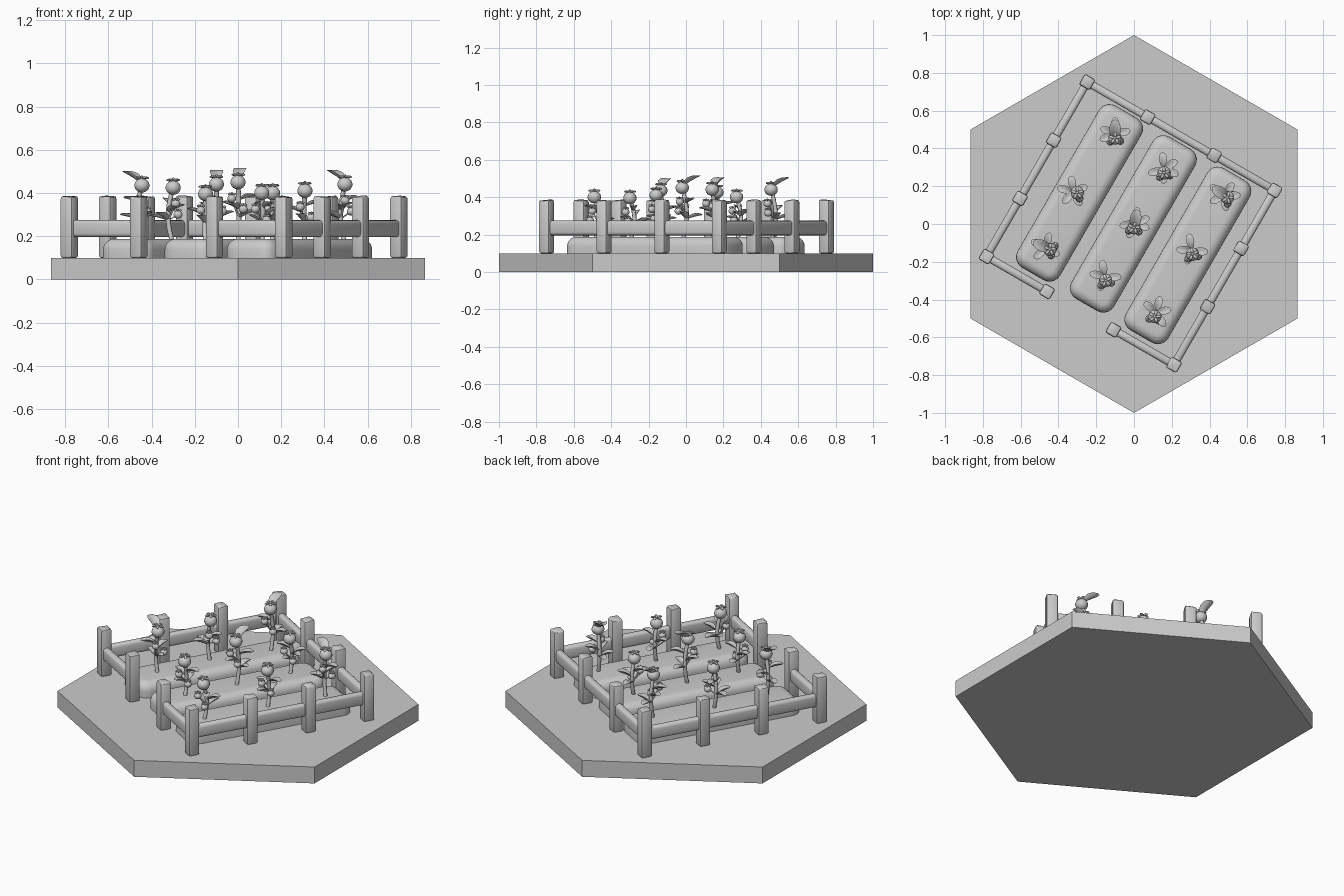
import bpy, bmesh, math, random
from mathutils import Matrix, Vector

random.seed(4)
cube = bpy.data.objects.get("Cube")
if cube:
    bpy.data.objects.remove(cube)

grey = bpy.data.materials.new("plain grey")
grey.use_nodes = True
GREY = (0.6, 0.6, 0.6, 1)
grey.diffuse_color = GREY
grey.node_tree.nodes["Principled BSDF"].inputs["Base Color"].default_value = GREY

# The garden plot is turned on its hexagonal base
PLOT = Matrix.Translation((-0.018, 0.003, 0)) @ Matrix.Rotation(math.radians(-30), 4, "Z")


def finish(name, bm, matrix=Matrix(), angle=40):
    mesh = bpy.data.meshes.new(name)
    bm.to_mesh(mesh)
    bm.free()
    obj = bpy.data.objects.new(name, mesh)
    bpy.context.collection.objects.link(obj)
    obj.matrix_world = matrix
    mesh.materials.append(grey)
    bpy.ops.object.select_all(action="DESELECT")
    obj.select_set(True)
    bpy.context.view_layer.objects.active = obj
    bpy.ops.object.shade_smooth_by_angle(angle=math.radians(angle))
    return obj


def block(name, center, size, bevel, segments=2):
    """Bevelled box placed in the turned plot."""
    bm = bmesh.new()
    bmesh.ops.create_cube(bm, size=1)
    bmesh.ops.scale(bm, vec=size, verts=bm.verts)
    bmesh.ops.bevel(bm, geom=bm.edges[:], offset=bevel, segments=segments,
                    affect="EDGES", profile=0.5)
    return finish(name, bm, PLOT @ Matrix.Translation(center))


def mound(name, x, width, length, top):
    """Rounded soil bed with upright corners first, then a soft crown."""
    bm = bmesh.new()
    bmesh.ops.create_cube(bm, size=1)
    bmesh.ops.scale(bm, vec=(width, length, 0.09), verts=bm.verts)
    upright = [e for e in bm.edges if abs(e.verts[0].co.z - e.verts[1].co.z) > 0.05]
    bmesh.ops.bevel(bm, geom=upright, offset=0.065, segments=5, affect="EDGES", profile=0.5)
    rim = [e for e in bm.edges if all(v.co.z > 0.04 for v in e.verts)]
    bmesh.ops.bevel(bm, geom=rim, offset=0.05, segments=5, affect="EDGES", profile=0.5)
    return finish(name, bm, PLOT @ Matrix.Translation((x, 0.005, top - 0.045)), 60)


def ball(bm, center, radius, squash=1.0):
    matrix = Matrix.Translation(center) @ Matrix.Diagonal((1, 1, squash, 1))
    bmesh.ops.create_uvsphere(bm, u_segments=14, v_segments=9, radius=radius, matrix=matrix)


def leaf(bm, root, heading, pitch, length, width):
    """Thin oval blade, curled along its length, starting at its root."""
    made = bmesh.ops.create_uvsphere(bm, u_segments=12, v_segments=6, radius=0.5)["verts"]
    turn = Matrix.Rotation(heading, 4, "Z") @ Matrix.Rotation(-pitch, 4, "Y")
    for v in made:
        t = v.co.x + 0.5
        taper = 0.6 + 0.5 * t
        droop = length * 0.3 * (t - t * t)
        cup = 0.25 * width * (2 * v.co.y) ** 2
        local = Vector((t * length, v.co.y * width * taper, v.co.z * 0.012 + droop + cup))
        v.co = Vector(root) + turn @ local


def stem(bm, path, radius):
    """Round tube following a short path."""
    rings = []
    for p in path:
        rings.append([bm.verts.new(p + Vector((math.cos(a), math.sin(a), 0)) * radius)
                      for a in [math.tau * i / 8 for i in range(8)]])
    for low, high in zip(rings, rings[1:]):
        for i in range(8):
            j = (i + 1) % 8
            bm.faces.new((low[i], low[j], high[j], high[i]))
    bm.faces.new(rings[-1])


def berry(bm, center, radius, heading):
    """Round fruit with a small star of sepals and a stub."""
    ball(bm, center, radius, 0.92)
    crown = center + Vector((0, 0, radius * 0.85))
    for i in range(5):
        leaf(bm, crown, heading + math.tau * i / 5, 0.1, radius * 0.95, radius * 0.5)
    ball(bm, crown + Vector((0, 0, 0.004)), radius * 0.22, 1.5)


def plant(name, x, y, top, headings, raised):
    bm = bmesh.new()
    first = math.radians(headings[0])
    lean = Vector((math.cos(first), math.sin(first), 0)) * 0.025
    ground = 0.16
    path = []
    for i in range(8):
        t = i / 7
        path.append(Vector((0, 0, ground + (top - ground) * t)) + lean * math.sin(math.pi * t))
    stem(bm, path, 0.011)
    # Main fruit and its raised leaf
    head = Vector((0, 0, top))
    berry(bm, head, 0.036, first)
    if raised:
        leaf(bm, head - lean * 0.3, first, 0.55, 0.125, 0.07)
    # Whorl of leaves around the stem
    for i, angle in enumerate(headings):
        root = path[3 + i % 3]
        leaf(bm, root, math.radians(angle), 0.25 + 0.15 * (i % 2), 0.09, 0.048)
    # Two small side fruits
    for i in range(2):
        a = first + 2.2 + i * 2.0
        spot = Vector((math.cos(a) * 0.032, math.sin(a) * 0.032, top - 0.075 - 0.05 * i))
        stem(bm, [path[3], spot], 0.005)
        berry(bm, spot, 0.021, a)
    bmesh.ops.recalc_face_normals(bm, faces=bm.faces[:])
    return finish(name, bm, Matrix.Translation((x, y, 0)), 60)


# Hexagonal ground tile
bm = bmesh.new()
bmesh.ops.create_cone(bm, cap_ends=True, segments=6, radius1=1, radius2=1, depth=0.1)
points = sorted(bm.verts, key=lambda v: abs(v.co.x))
if abs(points[0].co.x) > 0.1:
    bmesh.ops.rotate(bm, verts=bm.verts, matrix=Matrix.Rotation(math.pi / 6, 3, "Z"))
finish("ground_tile", bm, Matrix.Translation((0, 0, 0.05)), 20)

# Soil beds
for i, x in enumerate((-0.315, 0.014, 0.347)):
    mound(f"soil_bed_{i + 1}", x, 0.26, 0.99, 0.188)

# Fence posts around the plot
HX, HY = 0.573, 0.533
across = [-HX, -0.203, 0.203, HX]
along = [-HY, -0.178, 0.178, HY]
spots = [(x, s * HY) for s in (-1, 1) for x in across]
spots += [(s * HX, y) for s in (-1, 1) for y in along[1:3]]
for i, (x, y) in enumerate(spots):
    post = block(f"fence_post_{i + 1}", (x, y, 0.242), (0.066, 0.066, 0.286), 0.012)
    for v in post.data.vertices:
        if v.co.z > 0.12:
            v.co.z += random.choice((-0.003, 0.0, 0.003))

# Rails, leaving a gateway in the front row
for s, side in ((-1, "right"), (1, "left")):
    block(f"{side}_rail", (s * HX, 0, 0.235), (0.042, 2 * HY, 0.078), 0.017, 3)
    middle = s * (HX + 0.203) / 2
    block(f"front_{side}_rail", (middle, -HY, 0.235), (HX - 0.203, 0.042, 0.078), 0.017, 3)
block("back_rail", (0, HY, 0.235), (2 * HX, 0.042, 0.078), 0.017, 3)

# Fruit plants: position, fruit height, leaf headings, raised leaf
plants = [
    (-0.10, 0.455, 0.44, (90, 160, 200, 10), True),
    (-0.30, 0.165, 0.425, (165, 20, 100, 230, 300), False),
    (-0.445, -0.135, 0.435, (155, 75, 220, 330), True),
    (0.16, 0.27, 0.40, (95, 30, 195, 270, 335), False),
    (0.0, -0.02, 0.45, (80, 190, 25, 340, 245), True),
    (-0.15, -0.30, 0.395, (100, 170, 0, 250), False),
    (0.495, 0.14, 0.44, (145, 50, 0, 210, 280), True),
    (0.31, -0.16, 0.41, (100, 180, 355, 250), False),
    (0.11, -0.49, 0.40, (75, 10, 305, 140), False),
]
for i, data in enumerate(plants):
    plant(f"fruit_plant_{i + 1}", *data)
